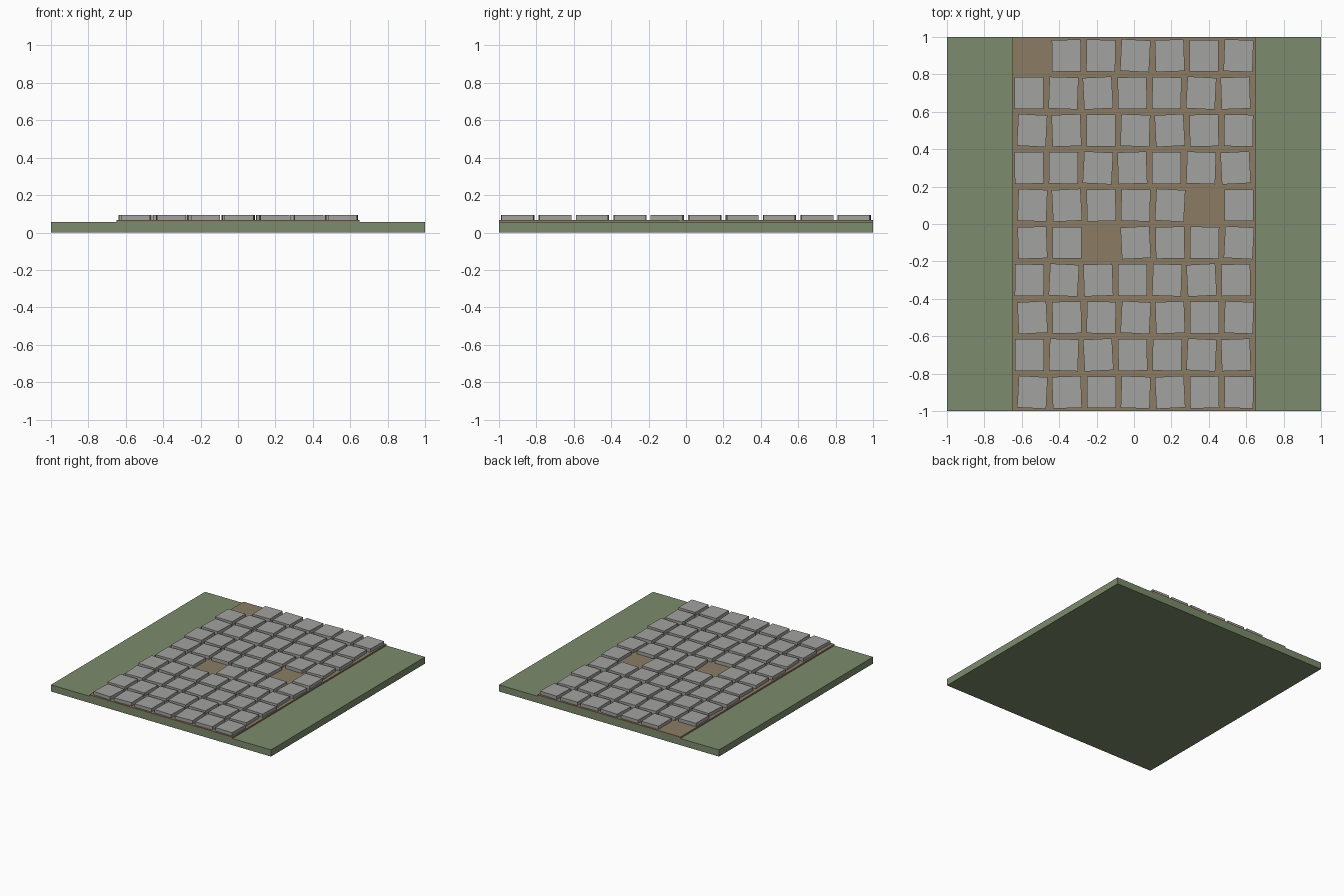
import bpy
import math

if "Cube" in bpy.data.objects:
    bpy.data.objects.remove(bpy.data.objects["Cube"])


def material(name, rgb):
    m = bpy.data.materials.new(name)
    m.diffuse_color = (*rgb, 1.0)
    m.use_nodes = True
    m.node_tree.nodes["Principled BSDF"].inputs["Base Color"].default_value = m.diffuse_color
    return m


grass = material("moss green", (0.20, 0.26, 0.15))
dirt = material("earth brown", (0.26, 0.20, 0.13))
rock = material("stone grey", (0.36, 0.37, 0.35))


def box(name, size, x, y, z0, z1, mat, angle=0.0):
    bpy.ops.mesh.primitive_cube_add(size=1, location=(x, y, (z0 + z1) / 2),
                                    rotation=(0, 0, angle))
    ob = bpy.context.object
    ob.name = name
    ob.scale = (size[0], size[1], z1 - z0)
    ob.data.materials.append(mat)
    return ob


# Grass slab and raised dirt bed running front to back
box("grass_base", (2, 2), 0, 0, 0, 0.055, grass)
box("dirt_bed", (1.3, 2), 0, 0, 0.055, 0.067, dirt)

# Paving stones: ten staggered rows of seven, slightly turned, three missing
ROWS, COLS = 10, 7
MISSING = {(9, 0), (5, 5), (4, 2)}
for r in range(ROWS):
    shift = 0.009 if r % 2 == 0 else -0.007
    for c in range(COLS):
        if (r, c) in MISSING:
            continue
        x = (c - 3) * 0.184 + (shift if r < 5 else -shift if r != 5 else 0.009)
        turn = math.radians(((r * 3 + c * 5) % 7 - 3) * 1.0)
        box(f"paving_stone_{r}_{c}", (0.155, 0.17), min(x, 0.562),
            -0.9 + 0.2 * r, 0.066, 0.094, rock, turn)
